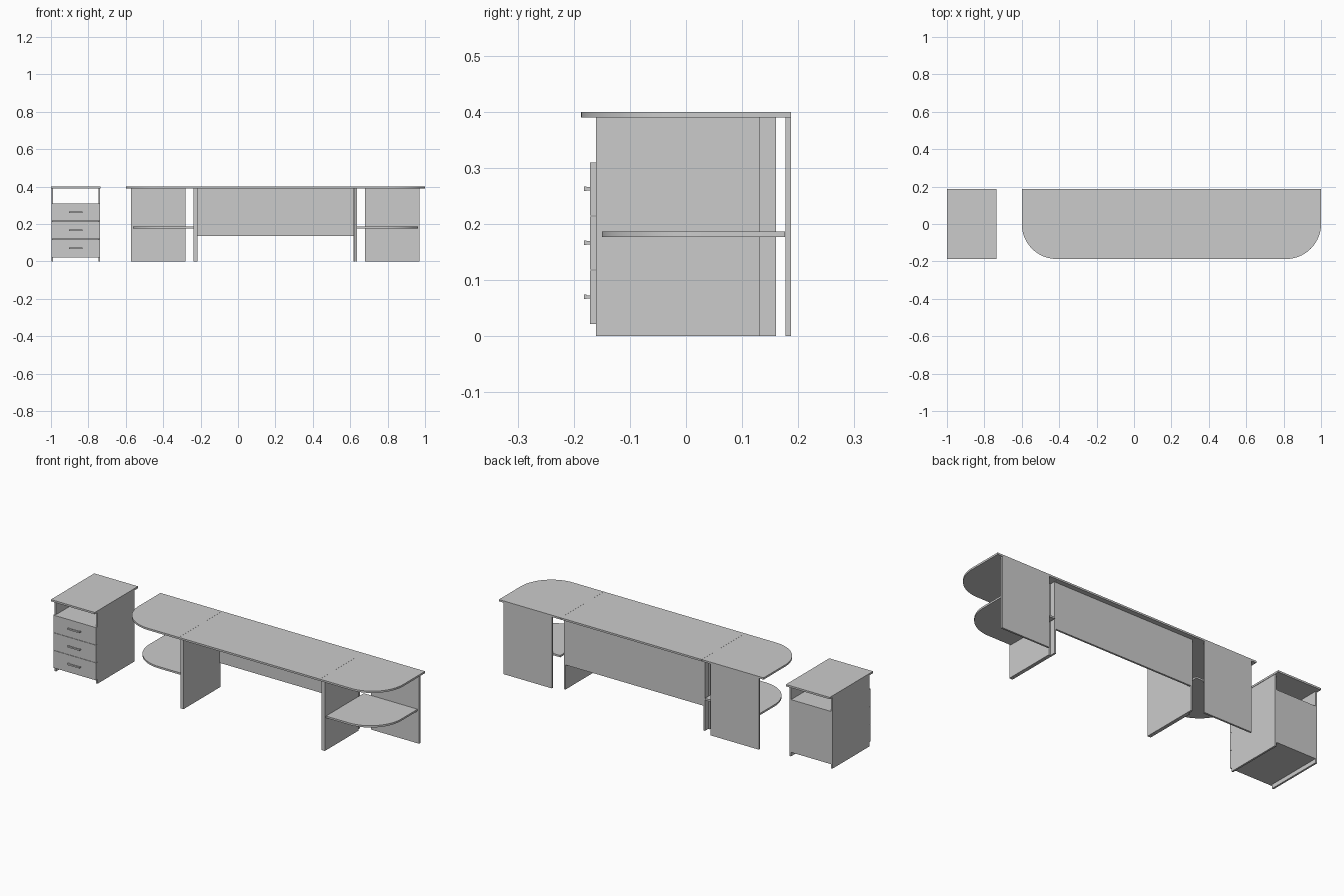
import bpy, bmesh
from math import sin, cos, pi

if "Cube" in bpy.data.objects:
    bpy.data.objects.remove(bpy.data.objects["Cube"])

CX = 0.2      # middle of the long desk
T = 0.01      # board thickness
H = 0.40      # overall height


def prism(name, pts, z0, z1):
    """Extrude a flat outline upward into a solid board."""
    bm = bmesh.new()
    face = bm.faces.new([bm.verts.new((x, y, z0)) for x, y in pts])
    up = bmesh.ops.extrude_face_region(bm, geom=[face])["geom"]
    bmesh.ops.translate(bm, vec=(0, 0, z1 - z0),
                        verts=[v for v in up if isinstance(v, bmesh.types.BMVert)])
    bmesh.ops.recalc_face_normals(bm, faces=bm.faces)
    me = bpy.data.meshes.new(name)
    bm.to_mesh(me)
    bm.free()
    ob = bpy.data.objects.new(name, me)
    bpy.context.collection.objects.link(ob)
    return ob


def box(name, x0, x1, y0, y1, z0, z1):
    x0, x1 = sorted((x0, x1))
    return prism(name, [(x0, y0), (x1, y0), (x1, y1), (x0, y1)], z0, z1)


def rounded_board(name, s, d0, d1, y0, y1, r, z0, z1):
    """Board with its outer front corner rounded; d is distance from the desk middle."""
    pts = [(d1, y1), (d0, y1), (d0, y0)]
    for i in range(21):
        a = -pi / 2 + pi / 2 * i / 20
        pts.append((d1 - r + r * cos(a), y0 + r + r * sin(a)))
    ob = prism(name, [(CX + s * d, y) for d, y in pts], z0, z1)
    bpy.ops.object.select_all(action='DESELECT')
    bpy.context.view_layer.objects.active = ob
    ob.select_set(True)
    bpy.ops.object.shade_smooth_by_angle()


# Middle desk
box("desk_top", CX - 0.426, CX + 0.426, -0.187, 0.187, H - T, H)
box("modesty_panel", CX - 0.417, CX + 0.417, 0.15, 0.16, 0.135, H - T)

# Both ends of the desk
for side, s in (("left", -1), ("right", 1)):
    box(side + "_desk_leg", CX + s * 0.417, CX + s * 0.4268, -0.16, 0.16, 0, H - T)
    box(side + "_end_leg", CX + s * 0.4272, CX + s * 0.437, -0.16, 0.132, 0, H - T)
    box(side + "_back_panel", CX + s * 0.48, CX + s * 0.771, 0.177, 0.187, 0, H - T)
    rounded_board(side + "_end_top", s, 0.4265, 0.8, -0.187, 0.187, 0.187, H - T, H)
    rounded_board(side + "_end_shelf", s, 0.437, 0.762, -0.15, 0.176, 0.187, 0.177, 0.187)

# Drawer cabinet body
L, R = -0.998, -0.737
box("cabinet_top", -1.0, -0.735, -0.187, 0.187, H - T, H)
box("cabinet_left_side", L, L + T, -0.16, 0.16, 0, H - T)
box("cabinet_right_side", R - T, R, -0.16, 0.16, 0, H - T)
box("cabinet_bottom", L + T, R - T, -0.16, 0.16, 0.022, 0.032)
box("cabinet_shelf", L + T, R - T, -0.16, 0.16, 0.30, 0.31)
box("cabinet_back", L + T, R - T, 0.15, 0.16, 0.032, 0.30)

# Drawer fronts with bar handles
mid = (L + R) / 2
for i in range(3):
    z = 0.022 + i * 0.0965
    box(f"drawer_front_{i + 1}", L + 0.001, R - 0.001, -0.171, -0.16, z, z + 0.095)
    zh = z + 0.048
    box(f"handle_bar_{i + 1}", mid - 0.037, mid + 0.037, -0.182, -0.177, zh - 0.004, zh + 0.004)
    for n, s in (("left", -1), ("right", 1)):
        box(f"handle_post_{n}_{i + 1}", mid + s * 0.037, mid + s * 0.031,
            -0.177, -0.171, zh - 0.003, zh + 0.003)
